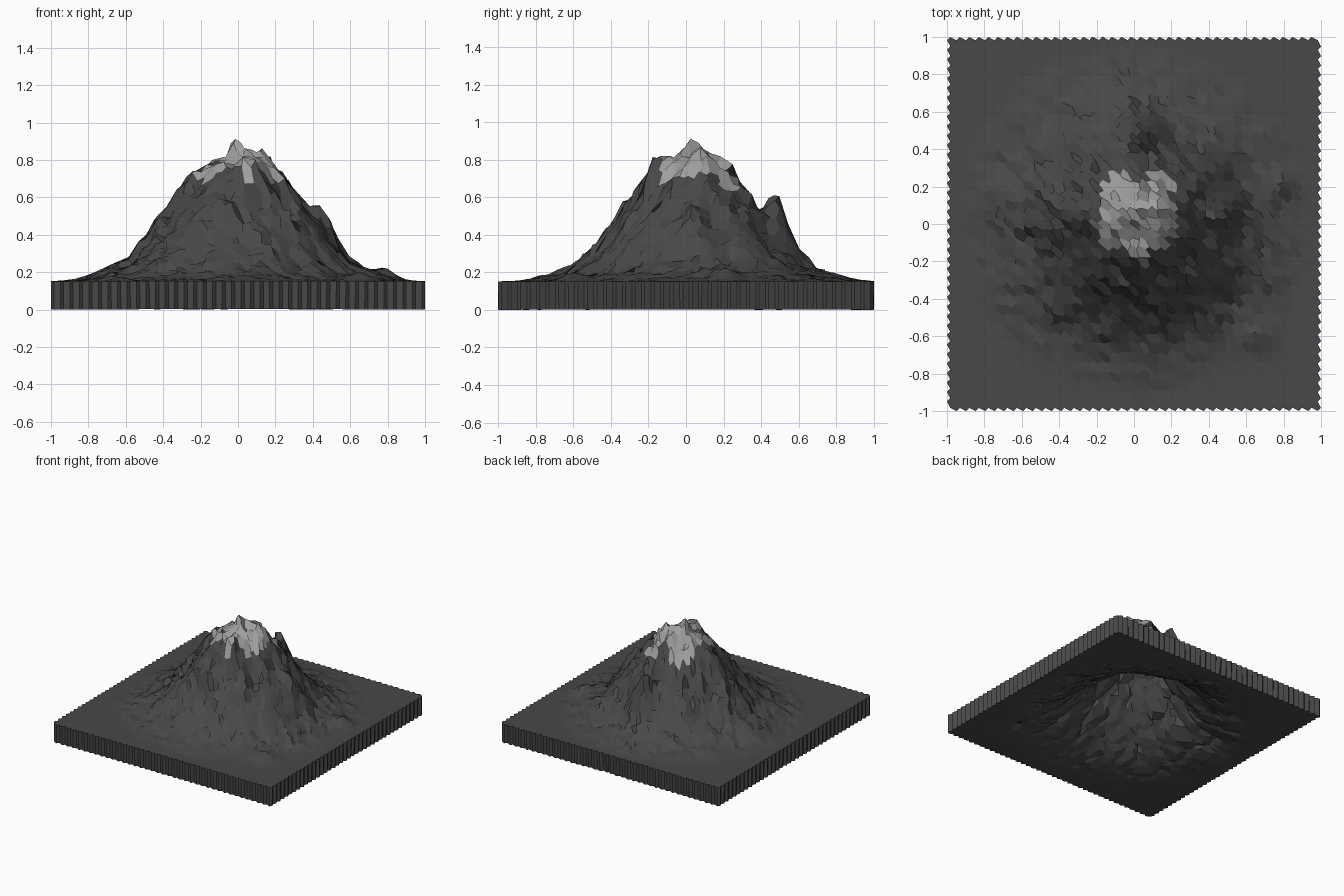
import bpy, bmesh, math, random
from mathutils import Vector, noise

if "Cube" in bpy.data.objects:
    bpy.data.objects.remove(bpy.data.objects["Cube"])

random.seed(4)
N = 39                       # hexagon cells per side
STEP = 2 / (N + 1 / 3)
GROUND = 0.15                # also the thickness of the slab

# Slope profile: (radius, height)
PROFILE = [(0, .83), (.1, .81), (.2, .735), (.3, .61), (.4, .475), (.5, .355),
           (.6, .255), (.7, .2), (.8, .172), (.92, .153), (1.5, .15)]
# Peaks, shoulders and notches: x, y, height, width
BUMPS = [(-.02, .03, .08, .05), (.13, .08, .07, .06), (-.15, .1, .02, .07),
         (.47, .05, .12, .08), (.05, .48, .19, .08), (.05, .36, -.06, .06),
         (.4, -.3, .05, .12), (-.28, .05, .08, .09), (-.46, .0, .05, .1),
         (.66, -.6, .04, .08), (.78, .2, .05, .08), (-.75, .1, .02, .1),
         (.05, -.15, .04, .06), (.06, .03, -.04, .04)]


def profile(r):
    for (a, za), (b, zb) in zip(PROFILE, PROFILE[1:]):
        if r <= b:
            return za + (zb - za) * (r - a) / (b - a)
    return GROUND


def height(x, y):
    dx, dy = x - .01, y - .03
    r = math.hypot(dx, dy)
    ang = math.atan2(dy, dx)
    # gullies running down the slope
    gully = noise.noise(Vector((math.cos(ang) * 2.6, math.sin(ang) * 2.6, r * 1.5)))
    z = profile(max(0, r - .04 * gully * min(1, r * 4)))
    for bx, by, h, w in BUMPS:
        z += h * math.exp(-((x - bx) ** 2 + (y - by) ** 2) / (w * w))
    # crags, fading out towards the flat border
    rough = max(0, min(1, (.98 - r) / .6))
    z += rough * .045 * noise.noise(Vector((x * 8, y * 8, 3)))
    z += rough * .05 * noise.noise(Vector((x * 17, y * 17, 5)))
    z += rough * random.uniform(-.014, .014)
    return max(GROUND, z)


def material(name, v):
    m = bpy.data.materials.new(name)
    m.diffuse_color = (v, v, v, 1)
    m.use_nodes = True
    m.node_tree.nodes["Principled BSDF"].inputs["Base Color"].default_value = m.diffuse_color
    return m


bm = bmesh.new()
verts = {}


def corner(i, j, k):
    # shared cell corner, k picks the lower or upper half of a grid square
    if (i, j, k) not in verts:
        f = (1 / 3, 2 / 3)[k]
        x, y = (i + f - N / 2 - .5) * STEP, (j + f - N / 2 - .5) * STEP
        z = height(x, y)
        s = .012 if z > .17 else 0
        verts[i, j, k] = bm.verts.new((x + random.uniform(-s, s),
                                       y + random.uniform(-s, s), z))
    return verts[i, j, k]


# Mountain surface of hexagonal cells
for i in range(N):
    for j in range(N):
        f = bm.faces.new([corner(i + 1, j + 1, 0), corner(i, j + 1, 1),
                          corner(i, j + 1, 0), corner(i, j, 1),
                          corner(i + 1, j, 0), corner(i + 1, j, 1)])
        c = f.calc_center_median()
        r = math.hypot(c.x - .02, c.y - .06)
        edge = .21 + .13 * noise.noise(Vector((c.x * 11, c.y * 11, 7)))
        f.material_index = 1 if r < edge and c.z > .6 else 0

bmesh.ops.recalc_face_normals(bm, faces=bm.faces)
if sum(f.normal.z for f in bm.faces) < 0:
    bmesh.ops.reverse_faces(bm, faces=bm.faces)

mesh = bpy.data.meshes.new("mountain")
bm.to_mesh(mesh)
bm.free()
mesh.materials.append(material("rock", .065))
mesh.materials.append(material("snow", .35))
mountain = bpy.data.objects.new("mountain", mesh)
bpy.context.collection.objects.link(mountain)

# Thick shell: the underside follows the mountain upwards
shell = mountain.modifiers.new("shell", 'SOLIDIFY')
shell.thickness = GROUND
shell.offset = -1
